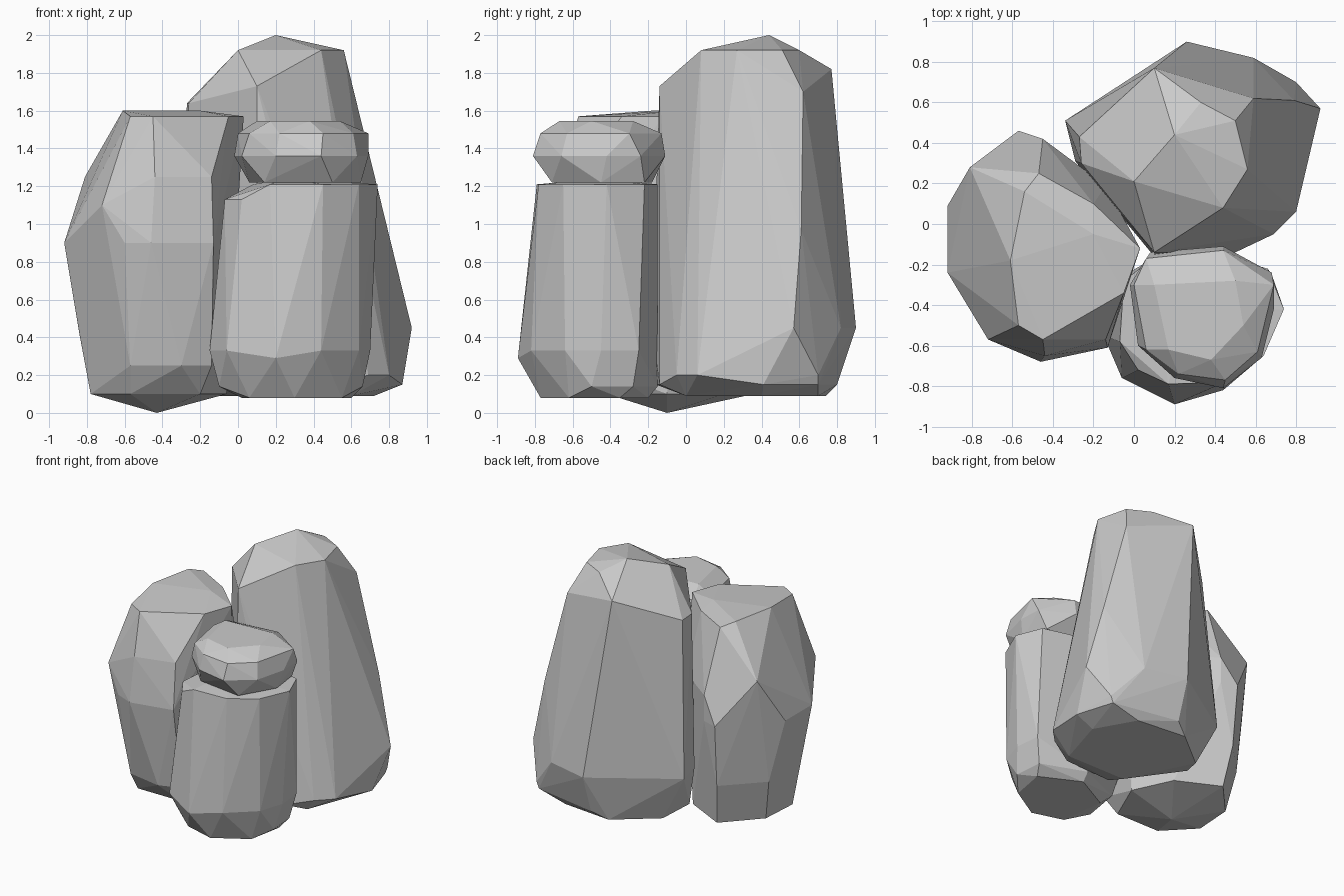
import bpy, bmesh


def rock(name, rings, tips=()):
    """Faceted stone: convex skin over stacked outlines plus a few tips."""
    bm = bmesh.new()
    for z, outline in rings:
        for x, y in outline:
            bm.verts.new((x, y, z))
    for p in tips:
        bm.verts.new(p)
    res = bmesh.ops.convex_hull(bm, input=bm.verts)
    loose = {g for g in res["geom_interior"] + res["geom_unused"]
             if isinstance(g, bmesh.types.BMVert)}
    bmesh.ops.delete(bm, geom=list(loose), context='VERTS')
    # merge nearly coplanar triangles into broad facets
    bmesh.ops.dissolve_limit(bm, angle_limit=0.06, verts=bm.verts, edges=bm.edges)
    bmesh.ops.recalc_face_normals(bm, faces=bm.faces)
    mesh = bpy.data.meshes.new(name)
    bm.to_mesh(mesh)
    bm.free()
    ob = bpy.data.objects.new(name, mesh)
    bpy.context.collection.objects.link(ob)
    return ob


# tall stone at the back
rock("tall_back_rock", [
    (0.09, [(0.6, 0.0), (0.72, 0.4), (0.55, 0.7), (0.15, 0.74), (-0.15, 0.5), (0.1, 0.0)]),
    (0.15, [(0.5, -0.14), (0.1, -0.16), (0.87, 0.41), (0.78, 0.70), (0.26, 0.8), (-0.24, 0.3)]),
    (0.20, [(0.8, 0.06), (0.69, -0.05), (0.8, 0.70)]),
    (0.45, [(0.92, 0.57), (0.59, 0.82), (0.26, 0.90), (-0.34, 0.51), (-0.29, 0.31), (0.1, -0.18)]),
    (0.97, [(0.79, 0.61)]),
    (1.64, [(-0.27, 0.43), (-0.26, 0.3)]),
    (1.70, [(0.59, 0.62)]),
    (1.92, [(0.44, 0.08), (0.56, 0.27), (0.5, 0.51), (0.33, 0.6), (0.0, 0.21)]),
], [(0.1, -0.14, 1.73), (0.1, 0.77, 1.82), (0.2, 0.44, 2.0)])

# broad stone on the left
rock("left_rock", [
    (0.10, [(-0.78, -0.2), (-0.57, -0.42), (-0.76, 0.1), (-0.52, 0.36),
            (-0.2, 0.2), (-0.06, -0.1), (-0.2, -0.42)]),
    (0.25, [(-0.57, -0.51), (-0.3, -0.56), (-0.14, -0.5)]),
    (0.42, [(-0.84, -0.2), (-0.82, 0.15), (-0.56, 0.42)]),
    (0.90, [(-0.92, 0.09), (-0.92, -0.24), (-0.57, 0.46), (-0.45, 0.42), (-0.17, 0.22),
            (-0.02, -0.05), (-0.6, -0.62), (-0.46, -0.68), (-0.13, -0.61)]),
    (1.10, [(-0.72, -0.57), (-0.45, 0.42), (-0.14, 0.19)]),
    (1.25, [(-0.81, 0.28), (-0.14, -0.57), (-0.44, -0.65)]),
    (1.57, [(-0.57, -0.5), (-0.45, -0.57), (-0.31, -0.49), (-0.05, -0.34), (0.03, -0.12),
            (-0.2, 0.1), (-0.47, 0.25)]),
    (1.60, [(-0.61, -0.18), (-0.54, 0.16), (-0.2, -0.05)]),
], [(-0.43, -0.1, 0.0)])

# squat pillar stone in front
rock("front_rock", [
    (0.08, [(0.06, -0.7), (0.3, -0.77), (0.55, -0.62), (0.6, -0.35), (0.3, -0.2), (0.02, -0.35)]),
    (0.14, [(-0.1, -0.6), (-0.05, -0.3), (0.66, -0.5), (0.64, -0.28), (0.3, -0.15)]),
    (0.33, [(-0.15, -0.55), (-0.06, -0.76), (0.2, -0.88), (0.44, -0.82),
            (0.64, -0.64), (0.70, -0.45), (0.68, -0.25), (-0.1, -0.28)]),
    (1.13, [(-0.07, -0.58), (-0.05, -0.28), (0.02, -0.72)]),
    (1.21, [(0.17, -0.79), (0.45, -0.78), (0.64, -0.65), (0.74, -0.42),
            (0.66, -0.22), (0.4, -0.15), (0.08, -0.18)]),
], [(0.2, -0.89, 0.29), (0.25, -0.45, 1.24)])

# flat pebble resting on the front stone
rock("cap_rock", [
    (1.22, [(0.14, -0.66), (0.5, -0.71), (0.65, -0.45), (0.62, -0.22), (0.2, -0.18), (0.06, -0.4)]),
    (1.36, [(-0.02, -0.3), (0.02, -0.6), (0.2, -0.76), (0.44, -0.81), (0.63, -0.66),
            (0.69, -0.42), (0.68, -0.24), (0.44, -0.11), (0.08, -0.14)]),
    (1.48, [(0.0, -0.3), (0.06, -0.62), (0.22, -0.74), (0.45, -0.77), (0.61, -0.63),
            (0.69, -0.30), (0.44, -0.13), (0.06, -0.17)]),
    (1.545, [(0.1, -0.3), (0.17, -0.62), (0.38, -0.67), (0.54, -0.5), (0.5, -0.28)]),
])
